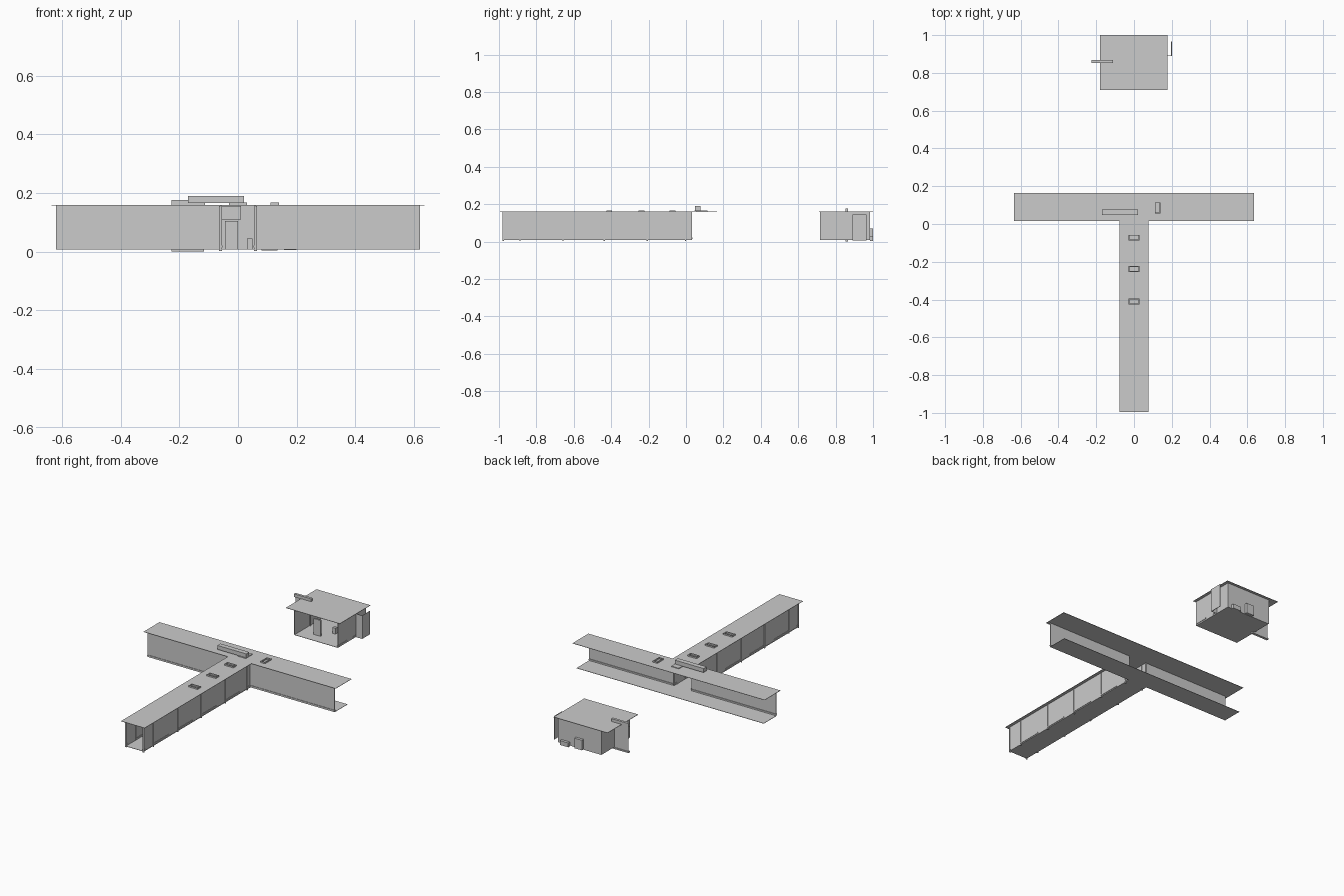
import bpy

cube = bpy.data.objects.get("Cube")
if cube:
    bpy.data.objects.remove(cube, do_unlink=True)

grey = bpy.data.materials.new("plain grey")
grey.use_nodes = True
colour = (0.6, 0.6, 0.6, 1)
grey.diffuse_color = colour
grey.node_tree.nodes["Principled BSDF"].inputs["Base Color"].default_value = colour

FLOOR, CEIL, T = 0.01, 0.16, 0.002


def box(name, x, y, z):
    """Axis-aligned box from three (low, high) ranges."""
    bpy.ops.mesh.primitive_cube_add(size=1)
    o = bpy.context.object
    o.name = name
    for v in o.data.vertices:
        for i, (lo, hi) in enumerate((x, y, z)):
            v.co[i] = lo if v.co[i] < 0 else hi
    o.data.materials.append(grey)
    return o


def floor(name, x, y):
    box(name, x, y, (FLOOR - T, FLOOR))


def ceiling(name, x, y):
    box(name, x, y, (CEIL - T, CEIL))


def light_frame(name, cx, cy, hx, hy):
    """Rectangular fitting frame of four rails around a thin panel."""
    z, w = (CEIL, CEIL + 0.008), 0.005
    for s in (-1, 1):
        a, b = sorted((s * hx, s * (hx - w)))
        box(name + "_end", (cx + a, cx + b), (cy - hy, cy + hy), z)
        a, b = sorted((s * hy, s * (hy - w)))
        box(name + "_rail", (cx - hx, cx + hx), (cy + a, cy + b), z)


# Long corridor
floor("corridor_floor", (-0.062, 0.062), (-0.98, 0.03))
ceiling("corridor_ceiling", (-0.078, 0.078), (-0.995, 0.02))
starts = [-0.98, -0.89, -0.66, -0.44, -0.21, -0.005]
ends = [-0.965, -0.74, -0.52, -0.29, -0.07, 0.03]
for s in (-1, 1):
    side = "left" if s > 0 else "right"

    def across(a, b):
        return tuple(sorted((s * a, s * b)))

    box(side + "_corridor_wall", across(0.056, 0.06), (-0.98, 0.03), (FLOOR, CEIL))
    for a, b in zip(starts, ends):
        box(side + "_corridor_baseboard", across(0.053, 0.063), (a, b), (0.015, 0.022))
        box(side + "_corridor_rib", across(0.054, 0.064), (a, a + 0.006), (0.003, CEIL - 0.005))
    # Cross passage wall on each side of the opening
    box(side + "_cross_wall", across(0.06, 0.62), (0.029, 0.032), (FLOOR, CEIL))
    box(side + "_cross_baseboard", across(0.06, 0.62), (0.026, 0.036), (0.015, 0.021))

# Cross passage, open at the back and ends
floor("cross_floor", (-0.62, 0.62), (0.03, 0.15))
ceiling("cross_ceiling", (-0.636, 0.636), (0.015, 0.165))

# Roof fittings
for y in (-0.41, -0.238, -0.072):
    light_frame("corridor_light", 0, y, 0.03, 0.015)
light_frame("cross_light", 0.125, 0.085, 0.015, 0.03)
box("roof_beam", (-0.17, 0.02), (0.048, 0.077), (0.166, 0.19))
box("roof_plate", (-0.03, 0.02), (0.045, 0.11), (0.163, 0.167))

# Separate room, open at the front
RX, RY = (-0.128, 0.16), (0.716, 0.984)
floor("room_floor", RX, RY)
ceiling("room_ceiling", (-0.18, 0.177), (0.71, 1.0))
box("room_back_wall", RX, (0.981, 0.984), (FLOOR, CEIL))
box("room_right_wall", (-0.13, -0.127), RY, (FLOOR, CEIL))
box("room_left_wall", (0.157, 0.16), RY, (FLOOR, CEIL))
for a, b in ((0.716, 0.8), (0.86, 0.885)):
    box("room_baseboard", (0.154, 0.163), (a, b), (0.016, 0.022))

# Side alcove on the left wall
box("alcove_front", (0.157, 0.2), (0.89, 0.893), (0.006, 0.145))
box("alcove_side", (0.197, 0.2), (0.89, 0.965), (0.006, 0.145))

# Door panel, header and threshold on the right wall
box("door_panel", (-0.222, -0.12), (0.859, 0.862), (0.005, 0.16))
box("door_header", (-0.226, -0.112), (0.852, 0.867), (0.158, 0.177))
box("door_threshold", (-0.226, -0.115), (0.852, 0.867), (0, 0.008))

# Room furniture and back wall fittings
box("cabinet_panel", (-0.045, 0), (0.78, 0.79), (FLOOR, 0.105))
box("hanging_panel", (-0.055, 0.01), (0.94, 0.95), (0.11, 0.155))
box("small_stand", (0.03, 0.05), (0.85, 0.87), (FLOOR, 0.045))
box("back_box", (-0.01, 0.04), (0.984, 1.0), (FLOOR, 0.07))
box("back_step", (0.08, 0.135), (0.984, 1.0), (0.004, 0.03))
